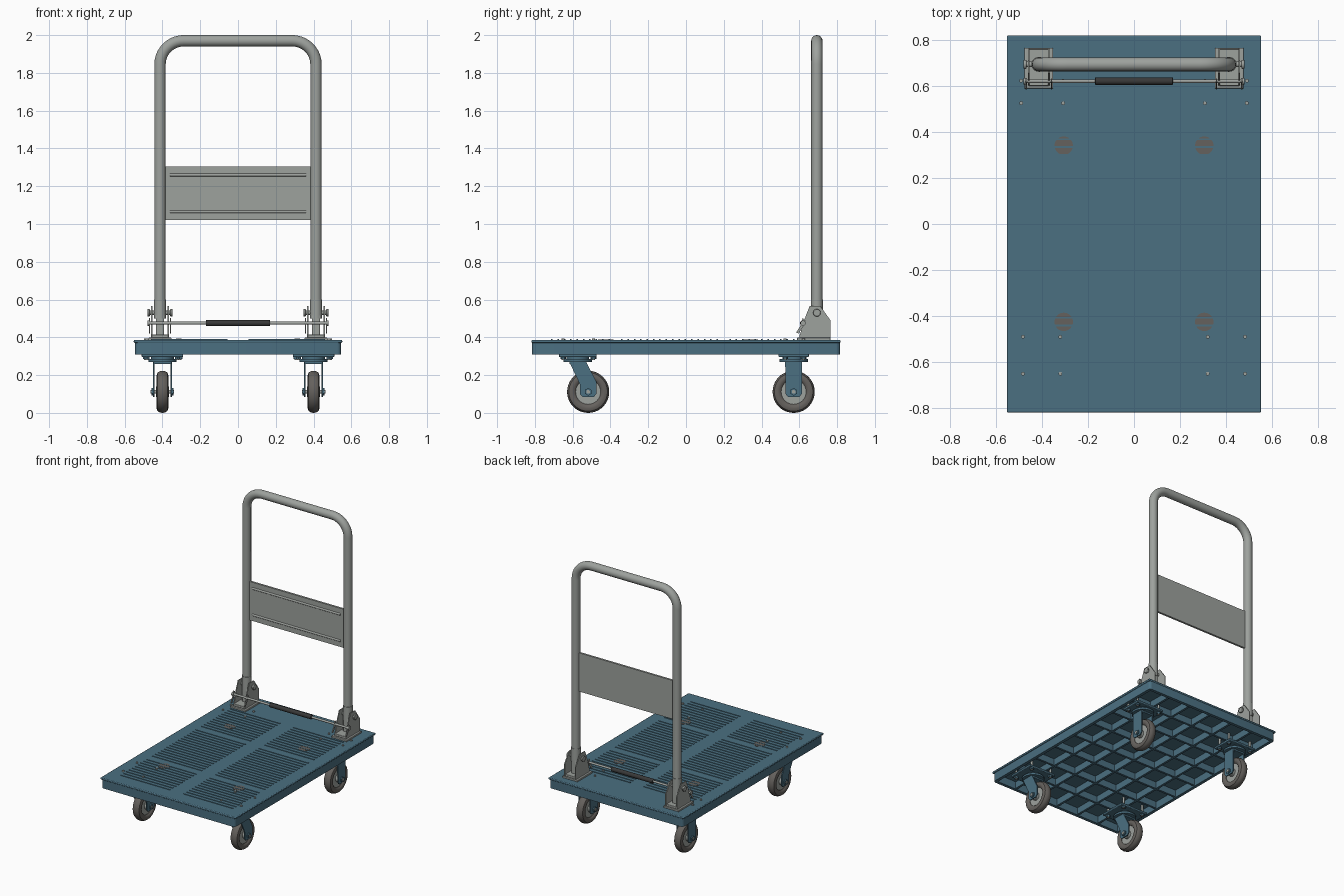
import bpy, bmesh, math
from mathutils import Matrix, Vector

if "Cube" in bpy.data.objects:
    bpy.data.objects.remove(bpy.data.objects["Cube"])


def material(name, rgb):
    m = bpy.data.materials.new(name)
    m.diffuse_color = (*rgb, 1)
    m.use_nodes = True
    m.node_tree.nodes["Principled BSDF"].inputs["Base Color"].default_value = m.diffuse_color
    return m


BLUE = material("blue_paint", (0.07, 0.16, 0.22))
RUBBER = material("grey_rubber", (0.13, 0.12, 0.11))
DARK = material("dark_grip", (0.04, 0.04, 0.04))
STEEL = material("steel", (0.34, 0.36, 0.34))


def finish(name, bm, mat, bevel=0):
    bmesh.ops.recalc_face_normals(bm, faces=bm.faces)
    me = bpy.data.meshes.new(name)
    bm.to_mesh(me)
    bm.free()
    me.materials.append(mat)
    ob = bpy.data.objects.new(name, me)
    bpy.context.collection.objects.link(ob)
    if bevel:
        b = ob.modifiers.new("bevel", "BEVEL")
        b.width, b.segments, b.limit_method = bevel, 2, "ANGLE"
    return ob


def boxes(name, spans, mat, bevel=0):
    """Each span is (x0, x1, y0, y1, z0, z1)."""
    bm = bmesh.new()
    for x0, x1, y0, y1, z0, z1 in spans:
        mtx = Matrix.Translation(((x0 + x1) / 2, (y0 + y1) / 2, (z0 + z1) / 2))
        bmesh.ops.create_cube(bm, size=1, matrix=mtx @ Matrix.Diagonal((abs(x1 - x0), y1 - y0, z1 - z0, 1)))
    return finish(name, bm, mat, bevel)


def rods(name, items, mat, seg=20, bevel=0):
    """Each item is (start, end, radius)."""
    bm = bmesh.new()
    for a, b, r in items:
        a, b = Vector(a), Vector(b)
        rot = (b - a).to_track_quat("Z", "Y").to_matrix().to_4x4()
        bmesh.ops.create_cone(bm, cap_ends=True, segments=seg, radius1=r, radius2=r, depth=(b - a).length,
                              matrix=Matrix.Translation((a + b) / 2) @ rot)
    return finish(name, bm, mat, bevel)


def plates(name, pts, xs, thick, mat):
    """Side-view (y, z) outline extruded along x, one plate centred on each x."""
    bm = bmesh.new()
    for x in xs:
        f = bm.faces.new([bm.verts.new((x - thick / 2, y, z)) for y, z in pts])
        ext = bmesh.ops.extrude_face_region(bm, geom=[f])
        bmesh.ops.translate(bm, vec=(thick, 0, 0), verts=[v for v in ext["geom"] if isinstance(v, bmesh.types.BMVert)])
    return finish(name, bm, mat)


def lathe(name, pts, centre, mat, steps=40):
    """(x offset, radius) profile spun around the x axis."""
    bm = bmesh.new()
    c = Vector(centre)
    vs = [bm.verts.new(c + Vector((x, 0, r))) for x, r in pts]
    es = [bm.edges.new((vs[i], vs[(i + 1) % len(vs)])) for i in range(len(vs))]
    bmesh.ops.spin(bm, geom=vs + es, cent=c, axis=(1, 0, 0), angle=math.tau, steps=steps)
    bmesh.ops.remove_doubles(bm, verts=bm.verts, dist=1e-5)
    return finish(name, bm, mat)


# deck shell, hollow from below
bm = bmesh.new()
bmesh.ops.create_cube(bm, size=1, matrix=Matrix.Translation((0, 0, 0.3425)) @ Matrix.Diagonal((1.09, 1.63, 0.065, 1)))
bmesh.ops.bevel(bm, geom=[e for e in bm.edges if abs(e.verts[0].co.z - e.verts[1].co.z) > 0.01],
                offset=0.02, segments=4, profile=0.5, affect="EDGES")
bottom = min(bm.faces, key=lambda f: f.calc_center_median().z)
bmesh.ops.inset_region(bm, faces=[bottom], thickness=0.022)
ext = bmesh.ops.extrude_discrete_faces(bm, faces=[bottom])["faces"][0]
bmesh.ops.translate(bm, vec=(0, 0, 0.055), verts=ext.verts)
finish("deck_skirt", bm, BLUE)
boxes("deck_top", [(-0.552, 0.552, -0.818, 0.818, 0.371, 0.386)], BLUE, 0.005)

# underside ribs
ribs = [(x - 0.008, x + 0.008, -0.8, 0.8, 0.316, 0.37) for x in (-0.36, -0.18, 0, 0.18, 0.36)]
ribs += [(-0.53, 0.53, i * 0.2 - 0.008, i * 0.2 + 0.008, 0.316, 0.37) for i in range(-3, 4)]
boxes("underside_ribs", ribs, BLUE)

# anti-slip ridges, two columns with two missing rows
rows = [0.57 - i * 0.0337 for i in range(39) if i not in (11, 28)]
boxes("grip_ridges", [(s * 0.055, s * 0.46, y - 0.004, y + 0.004, 0.38, 0.39) for s in (-1, 1) for y in rows], BLUE)
rods("deck_pads", [((s * 0.305, y, 0.375), (s * 0.305, y, 0.3885), 0.04) for s in (-1, 1) for y in (0.34, -0.425)],
     RUBBER, 32)

# casters: (name, axle y, plate centre y, half plate length, bolt rows, bolt columns)
tyre_half = [(0.02, 0.066), (0.028, 0.074), (0.031, 0.088), (0.026, 0.102), (0.013, 0.1095)]
tyre = tyre_half + [(0, 0.1115)] + [(-x, r) for x, r in reversed(tyre_half)]
casters = [("front", -0.518, -0.573, 0.1, (-0.65, -0.49), (0.32, 0.482)),
           ("rear", 0.57, 0.57, 0.08, (0.525, 0.622), (0.308, 0.49))]
for side, s in (("left", -1), ("right", 1)):
    x = s * 0.4
    for end, ay, py, half, brows, bcols in casters:
        n = f"{end}_{side}_"
        az = 0.1115
        lathe(n + "tyre", tyre, (x, ay, az), RUBBER)
        rods(n + "wheel_hub", [((x - 0.017, ay, az), (x + 0.017, ay, az), 0.068),
                               ((x - 0.034, ay, az), (x + 0.034, ay, az), 0.028)], STEEL, 32)
        rods(n + "axle", [((x - 0.062, ay, az), (x + 0.062, ay, az), 0.01)], STEEL)
        rods(n + "axle_nuts", [((x + k * 0.05, ay, az), (x + k * 0.058, ay, az), 0.02) for k in (-1, 1)], BLUE, 6)
        arm = [(py - 0.045, 0.27), (py + 0.045, 0.27), (ay + 0.043, 0.165), (ay + 0.043, 0.1), (ay + 0.03, 0.085),
               (ay - 0.03, 0.085), (ay - 0.043, 0.1), (ay - 0.043, 0.15)]
        plates(n + "fork_arms", arm, (x - 0.046, x + 0.046), 0.008, BLUE)
        boxes(n + "fork_bridge", [(x - 0.05, x + 0.05, py - 0.045, py + 0.045, 0.258, 0.272)], BLUE, 0.003)
        rods(n + "swivel_head", [((x, py, 0.27), (x, py, 0.284), 0.075), ((x, py, 0.284), (x, py, 0.3), 0.06)],
             BLUE, 32)
        boxes(n + "mount_plate", [(x - 0.11, x + 0.11, py - half, py + half, 0.296, 0.312)], BLUE, 0.004)
        bolts = [(s * bx, by) for bx in bcols for by in brows]
        rods(n + "bolts", [((bx, by, 0.28), (bx, by, 0.394), 0.008) for bx, by in bolts], STEEL, 16)
        rods(n + "bolt_nuts", [((bx, by, 0.284), (bx, by, 0.297), 0.015) for bx, by in bolts], BLUE, 6)

# handle tube
R, X, Z, Y = 0.125, 0.413, 1.97, 0.693
path = [(-X, Y, 0.54)]
for cx, start in ((-X + R, math.pi), (X - R, math.pi / 2)):
    for i in range(11):
        a = start - i * math.pi / 20
        path.append((cx + R * math.cos(a), Y, Z - R + R * math.sin(a)))
path.append((X, Y, 0.54))
cu = bpy.data.curves.new("handle_tube", "CURVE")
cu.dimensions, cu.bevel_depth, cu.bevel_resolution, cu.use_fill_caps = "3D", 0.03, 6, True
sp = cu.splines.new("POLY")
sp.points.add(len(path) - 1)
for p, co in zip(sp.points, path):
    p.co = (*co, 1)
cu.materials.append(STEEL)
handle = bpy.data.objects.new("handle_tube", cu)
bpy.context.collection.objects.link(handle)
bpy.context.view_layer.objects.active = handle
handle.select_set(True)
bpy.ops.object.convert(target="MESH")

# panel between the posts, with two raised beads on the front
boxes("handle_panel", [(-0.39, 0.39, 0.683, 0.698, 1.02, 1.305)], STEEL)
rods("panel_beads", [((-0.36, 0.684, z), (0.36, 0.684, z), 0.008) for z in (1.065, 1.26)], STEEL, 12)

# folding hinges
cheek = [(0.6, 0.39), (0.765, 0.39), (0.765, 0.49), (0.71, 0.567), (0.655, 0.567), (0.625, 0.49), (0.605, 0.42)]
latch = [(0.583, 0.425), (0.597, 0.42), (0.622, 0.46), (0.632, 0.49), (0.617, 0.502), (0.608, 0.465)]
for side, s in (("left", -1), ("right", 1)):
    n, x = side + "_hinge_", s * X
    boxes(n + "base", [(x - 0.062, x + 0.062, 0.588, 0.765, 0.384, 0.398),
                       (x - 0.045, x + 0.045, 0.6, 0.76, 0.398, 0.415)], STEEL, 0.003)
    plates(n + "cheeks", cheek, (x - 0.044, x + 0.044), 0.007, STEEL)
    plates(n + "latch", latch, (x - 0.055, x + 0.055), 0.006, STEEL)
    rods(n + "sleeve", [((x, Y, 0.5), (x, Y, 0.6), 0.0325)], STEEL, 28)
    boxes(n + "post_foot", [(x - 0.022, x + 0.022, Y - 0.028, Y + 0.028, 0.41, 0.52)], STEEL, 0.006)
    rods(n + "pivot_pin", [((x - 0.062, Y, 0.53), (x + 0.062, Y, 0.53), 0.012)], STEEL)
    rods(n + "pin_heads", [((x + k * 0.054, Y, 0.53), (x + k * 0.066, Y, 0.53), 0.02) for k in (-1, 1)], STEEL, 20,
         0.003)

# release bar with grip
rods("release_bar", [((-0.48, 0.62, 0.475), (0.48, 0.62, 0.475), 0.008)], STEEL)
rods("release_bar_ends", [((s * 0.466, 0.62, 0.475), (s * 0.48, 0.62, 0.475), 0.014) for s in (-1, 1)], STEEL)
rods("release_bar_grip", [((-0.17, 0.62, 0.475), (0.17, 0.62, 0.475), 0.016)], DARK, 24, 0.003)

# smooth shading with sharp edges kept
for ob in bpy.context.scene.objects:
    ob.select_set(True)
bpy.ops.object.shade_smooth_by_angle(angle=math.radians(35))
